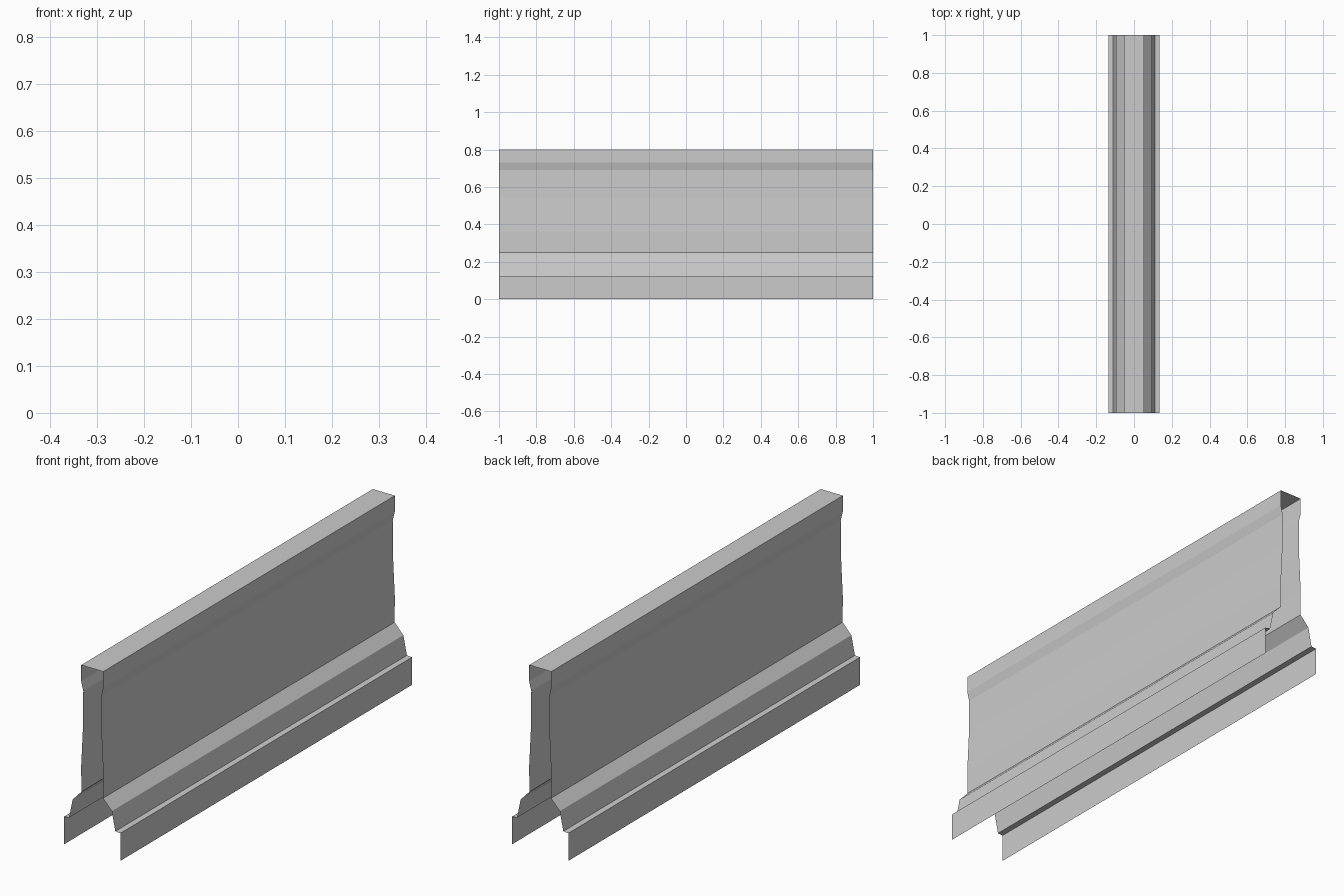
import bpy, bmesh

if "Cube" in bpy.data.objects:
    bpy.data.objects.remove(bpy.data.objects["Cube"])

# Right half of the road barrier cross-section (x, z), bottom to top
half = [(0.135, 0), (0.135, 0.12), (0.111, 0.122), (0.094, 0.205), (0.052, 0.25),
        (0.053, 0.36), (0.044, 0.54), (0.043, 0.69), (0.053, 0.73), (0.053, 0.80)]
profile = half + [(-x, z) for x, z in reversed(half)]

# Open shell: sweep the mirrored profile along y, with open ends and underside
bm = bmesh.new()
near = [bm.verts.new((x, -1, z)) for x, z in profile]
far = [bm.verts.new((x, 1, z)) for x, z in profile]
for i in range(len(profile) - 1):
    bm.faces.new((near[i], far[i], far[i + 1], near[i + 1]))

mesh = bpy.data.meshes.new("barrier_shell")
bm.to_mesh(mesh)
bm.free()
barrier = bpy.data.objects.new("barrier_shell", mesh)
bpy.context.collection.objects.link(barrier)
